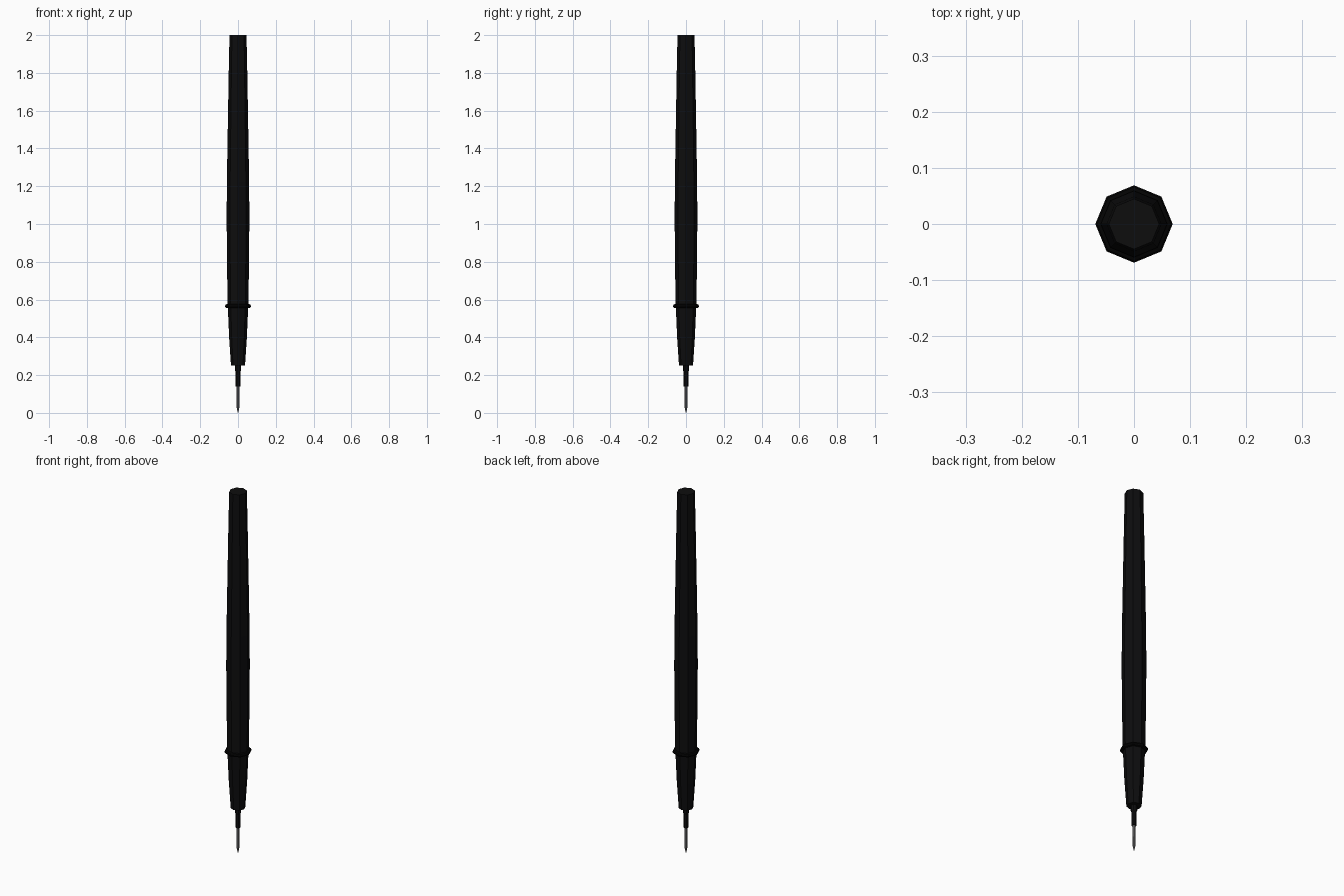
import bpy
import bmesh
from math import cos, sin, tau

cube = bpy.data.objects.get("Cube")
if cube:
    bpy.data.objects.remove(cube, do_unlink=True)


def material(name, rgb, roughness=0.6):
    mat = bpy.data.materials.new(name)
    mat.use_nodes = True
    mat.diffuse_color = (*rgb, 1)
    shader = mat.node_tree.nodes["Principled BSDF"]
    shader.inputs["Base Color"].default_value = (*rgb, 1)
    shader.inputs["Roughness"].default_value = roughness
    return mat


def lathe(name, profile, mat, sides=8, closed=False):
    """Spin (radius, height) points, listed bottom to top, about z."""
    bm = bmesh.new()
    rings = [[bm.verts.new((r * cos(tau * i / sides), r * sin(tau * i / sides), z))
              for i in range(sides)] for r, z in profile]
    pairs = list(zip(rings, rings[1:]))
    if closed:
        pairs.append((rings[-1], rings[0]))
    else:
        bm.faces.new(rings[0][::-1])
        bm.faces.new(rings[-1])
    for low, high in pairs:
        for i in range(sides):
            j = (i + 1) % sides
            bm.faces.new((low[i], low[j], high[j], high[i]))
    bmesh.ops.recalc_face_normals(bm, faces=bm.faces)
    mesh = bpy.data.meshes.new(name)
    bm.to_mesh(mesh)
    bm.free()
    mesh.materials.append(mat)
    obj = bpy.data.objects.new(name, mesh)
    bpy.context.collection.objects.link(obj)
    return obj


black = material("black plastic", (0.004, 0.004, 0.0043))
jet = material("jet black rubber", (0.001, 0.001, 0.001))
steel = material("grey steel", (0.15, 0.15, 0.155))

# Long barrel, swelling slightly in the middle
lathe("barrel", [(0.055, 0.565), (0.059, 0.86), (0.06, 1.04), (0.059, 1.22),
                 (0.054, 1.52), (0.049, 1.81), (0.045, 2.0)], black)

# Tapered grip below the ring
lathe("grip", [(0.037, 0.25), (0.047, 0.4), (0.054, 0.565)], black)

# Raised ring between barrel and grip
ring = [(0.058 + 0.011 * cos(tau * k / 8), 0.565 + 0.011 * sin(tau * k / 8))
        for k in range(8)]
lathe("ring", ring, jet, closed=True)

# Narrow sleeve holding the needle
lathe("sleeve", [(0.012, 0.14), (0.012, 0.215), (0.016, 0.225), (0.016, 0.26)], black)

# Steel needle with a fine point
lathe("needle", [(0.001, 0.0), (0.0075, 0.03), (0.0085, 0.145)], steel)
